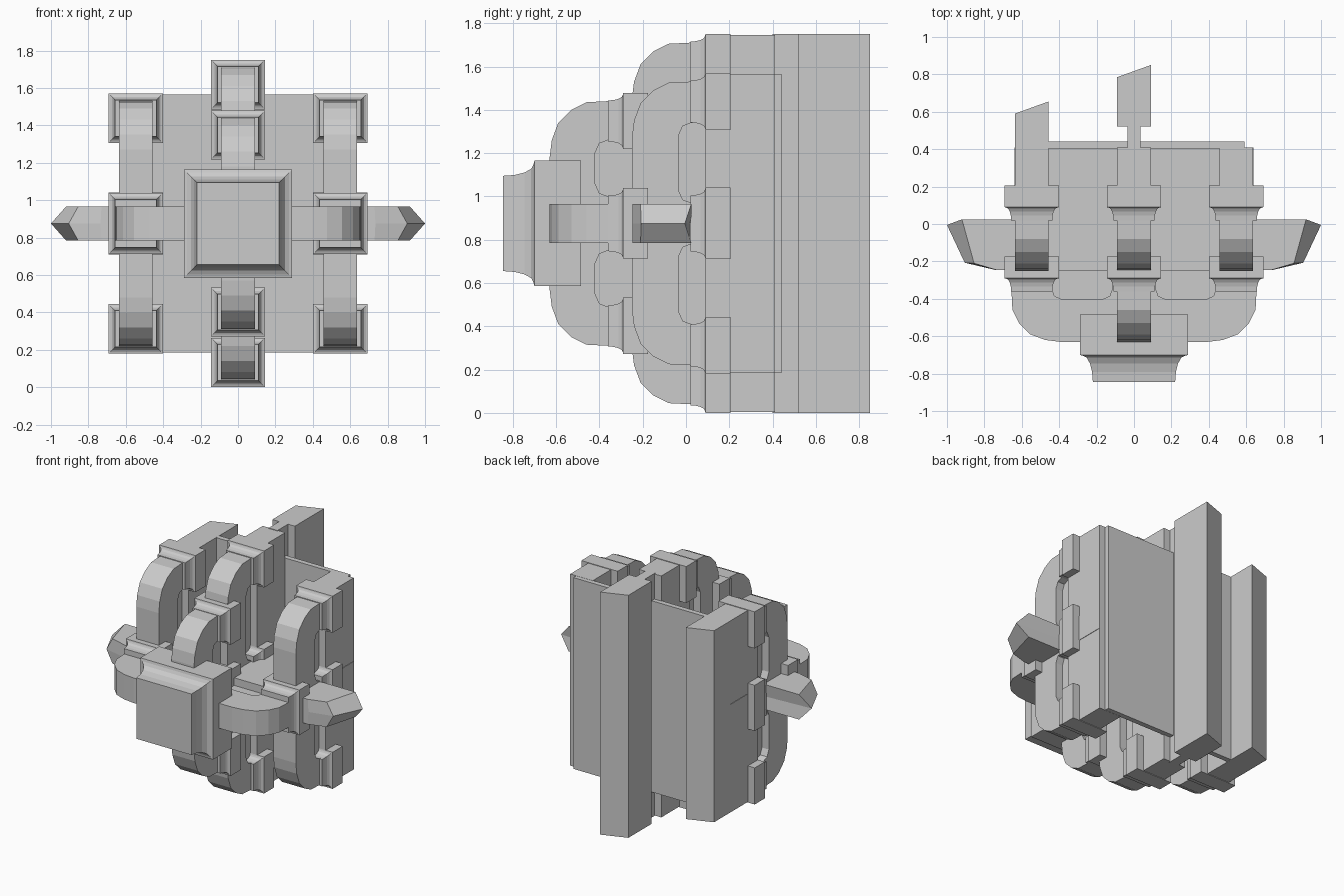
import bpy, math

if "Cube" in bpy.data.objects:
    bpy.data.objects.remove(bpy.data.objects["Cube"])

CZ = 0.875  # height of the centre line


def make_obj(name, verts, faces):
    me = bpy.data.meshes.new(name)
    me.from_pydata(verts, [], faces)
    ob = bpy.data.objects.new(name, me)
    bpy.context.collection.objects.link(ob)
    import bmesh
    bm = bmesh.new()
    bm.from_mesh(me)
    bmesh.ops.recalc_face_normals(bm, faces=bm.faces)
    bm.to_mesh(me)
    bm.free()
    return ob


def loft(name, rings):
    n = len(rings[0])
    verts = [p for r in rings for p in r]
    faces = [list(range(n)), list(range(len(verts) - n, len(verts)))]
    for k in range(len(rings) - 1):
        for i in range(n):
            j = (i + 1) % n
            faces.append([k * n + i, k * n + j, (k + 1) * n + j, (k + 1) * n + i])
    return make_obj(name, verts, faces)


def box(name, x0, x1, y0, y1, hz):
    rings = [[(x0, y0, z), (x1, y0, z), (x1, y1, z), (x0, y1, z)]
             for z in (CZ - hz, CZ + hz)]
    return loft(name, rings)


def clamp(name, cx, dz, hx, hz, yf, ym, yb, inset):
    # block with a concave flare toward the front
    steps = [(yb, 0), (ym, 0)]
    for k in range(5):
        a = math.pi / 2 * k / 4
        steps.append((yf + (ym - yf) * math.cos(a) * 0.97,
                      inset * (0.25 + 0.75 * math.sin(a))))
    rings = []
    for y, i in steps:
        a, b, z = hx - i, hz - i, CZ + dz
        rings.append([(cx - a, y, z - b), (cx + a, y, z - b),
                      (cx + a, y, z + b), (cx - a, y, z + b)])
    return loft(name, rings)


ARC = [(.26, 0), (.18, .01), (.10, .04), (.04, .10), (.005, .17), (0, .27)]


def band(name, cx, h, yf, yb, ys, s0, s1, horizontal=False):
    # C-shaped strap with two rounded slots open to the back
    half = [(h - d, yf + e) for d, e in ARC] + [(h, yb), (s1, yb)]
    half += [(s1, ys + .06), (s1 - .015, ys + .02), (s1 - .06, ys),
             (s0 + .06, ys), (s0 + .015, ys + .02), (s0, ys + .06), (s0, yb)]
    prof = half + [(-u, y) for u, y in reversed(half)]
    if horizontal:
        rings = [[(u, y, CZ + w) for u, y in prof] for w in (-.09, .09)]
    else:
        rings = [[(cx + w, y, CZ + u) for u, y in prof] for w in (-.09, .09)]
    loft(name, rings)
    # thin web inside the slots
    if horizontal:
        box(name + "_web", -s1 - .02, s1 + .02, ys - .02, yb, .035)
    else:
        box(name + "_web", cx - .035, cx + .035, ys - .02, yb, s1 + .02)


# rear vertical columns with straps and clamps
for label, cx, h in (("left", -.547, .655), ("centre", 0, .835), ("right", .547, .655)):
    band(label + "_strap", cx, h, -.25, .09, -.035, .095, h - .19)
    top = h + .04
    box(label + "_column", cx - .09, cx + .09, .09, .41, top - .004)
    for s, end in ((1, "upper"), (-1, "lower")):
        clamp(f"{label}_{end}_clamp", cx, s * (top - .132), .145, .132, .02, .09, .205, .035)
    clamp(label + "_middle_clamp", cx, 0, .145, .165, .02, .09, .205, .035)

# cross bar joining the columns
box("cross_bar", -.64, .64, -.25, .41, .09)

# pointed side fins
for s, label in ((1, "right"), (-1, "left")):
    flat = [(.5, .025), (.92, .025), (.855, -.21), (.73, -.247), (.5, -.247)]
    ridge = [(.5, .025), (1.0, -.005), (.905, -.207), (.735, -.247), (.5, -.247)]
    rings = [[(s * x, y, CZ + z) for x, y in r]
             for r, z in ((flat, -.09), (ridge, 0), (flat, .09))]
    loft(label + "_fin", rings)

# front level straps, vertical and horizontal
band("front_vertical_strap", 0, .565, -.63, -.24, -.42, .125, .385)
band("front_horizontal_strap", 0, .655, -.63, -.24, -.405, .115, .44, True)
for s, label in ((1, "upper"), (-1, "lower")):
    clamp(f"front_{label}_clamp", 0, s * .473, .145, .13, -.36, -.29, -.175, .035)
for s, label in ((1, "right"), (-1, "left")):
    clamp(f"front_{label}_clamp", s * .547, 0, .145, .163, -.36, -.29, -.175, .035)
clamp("front_middle_clamp", 0, 0, .145, .163, -.36, -.29, -.175, .035)

# large front block
clamp("front_block", 0, 0, .29, .29, -.845, -.70, -.485, .07)

# back plate and slanted back rails
box("back_plate", -.47, .59, .405, .442, .69)
box("rail_neck", -.035, .035, .40, .53, .875)
for label, x0, x1, y0, y1, hz in (("centre", -.09, .09, .52, .785, .875),
                                  ("left", -.637, -.457, .40, .59, .691)):
    rings = [[(x0, y0, CZ + z), (x1, y0, CZ + z), (x1, y1 + .065, CZ + z), (x0, y1, CZ + z)]
             for z in (-hz, hz)]
    loft(label + "_rail", rings)
